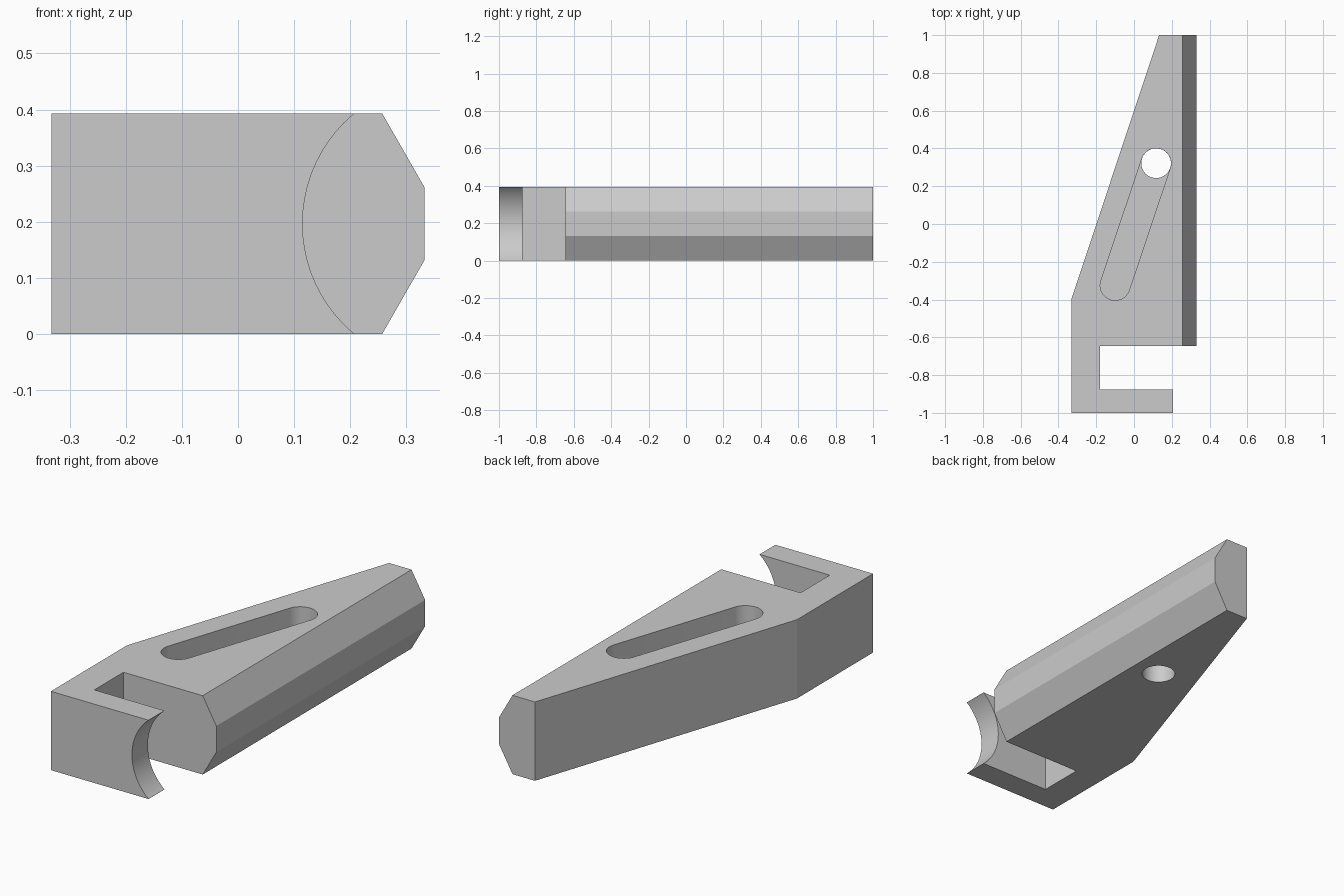
import bpy, bmesh
from math import pi, sin, cos, atan2, radians
from mathutils import Matrix, Vector

HEIGHT = 0.393
MID = HEIGHT / 2

cube = bpy.data.objects.get("Cube")
if cube:
    bpy.data.objects.remove(cube, do_unlink=True)

grey = bpy.data.materials.new("plain grey")
grey.use_nodes = True
colour = (0.6, 0.6, 0.6, 1)
grey.diffuse_color = colour
grey.node_tree.nodes["Principled BSDF"].inputs["Base Color"].default_value = colour


def arc(centre, radius, start, sweep, steps):
    """Points along a circular arc."""
    return [(centre[0] + radius * cos(start + sweep * i / steps),
             centre[1] + radius * sin(start + sweep * i / steps))
            for i in range(steps + 1)]


def prism(name, outline, z0, z1):
    """Extrude a flat outline between two heights."""
    bm = bmesh.new()
    face = bm.faces.new([bm.verts.new((x, y, z0)) for x, y in outline])
    top = bmesh.ops.extrude_face_region(bm, geom=[face])["geom"]
    bmesh.ops.translate(bm, vec=(0, 0, z1 - z0),
                        verts=[v for v in top if isinstance(v, bmesh.types.BMVert)])
    bmesh.ops.recalc_face_normals(bm, faces=bm.faces)
    mesh = bpy.data.meshes.new(name)
    bm.to_mesh(mesh)
    bm.free()
    obj = bpy.data.objects.new(name, mesh)
    mesh.materials.append(grey)
    bpy.context.collection.objects.link(obj)
    return obj


def cut(target, cutter):
    """Subtract a cutter and discard it."""
    cutter.hide_render = True
    bpy.context.view_layer.objects.active = target
    mod = target.modifiers.new("cut", 'BOOLEAN')
    mod.operation = 'DIFFERENCE'
    mod.solver = 'EXACT'
    mod.object = cutter
    bpy.ops.object.modifier_apply(modifier=mod.name)
    bpy.data.objects.remove(cutter, do_unlink=True)


# Tapered body with the hooked foot
body = prism("tapered_clamp_body", [
    (-0.332, -1), (0.207, -1), (0.207, -0.875), (-0.18, -0.875),
    (-0.18, -0.645), (0.332, -0.645), (0.332, 1), (0.133, 1), (-0.332, -0.4)],
    0, HEIGHT)

# Chamfers along the long straight side, above and below
bm = bmesh.new()
bm.from_mesh(body.data)
for side in (1, -1):
    result = bmesh.ops.bisect_plane(
        bm, geom=bm.verts[:] + bm.edges[:] + bm.faces[:],
        plane_co=(0.257, 0, MID + side * MID),
        plane_no=Vector((0.131, 0, side * 0.075)), clear_outer=True)
    rim = [e for e in result["geom_cut"] if isinstance(e, bmesh.types.BMEdge)]
    bmesh.ops.holes_fill(bm, edges=rim, sides=0)
bmesh.ops.recalc_face_normals(bm, faces=bm.faces)
bm.to_mesh(body.data)
bm.free()

# Round hollow in the end of the hook
hollow = prism("hollow_cutter", arc((0, 0), 0.255, 0, 2 * pi * 71 / 72, 71), -0.15, 0.15)
hollow.data.transform(Matrix.Translation((0.37, -0.95, MID)) @ Matrix.Rotation(pi / 2, 4, 'X'))
cut(body, hollow)

# Blind slot, parallel to the tapered edge
near, far, radius = (-0.1, -0.325), (0.117, 0.322), 0.079
lean = atan2(far[1] - near[1], far[0] - near[0])
outline = (arc(far, radius, lean - pi / 2, pi, 32)
           + arc(near, radius, lean + pi / 2, pi, 32))
cut(body, prism("slot_cutter", outline, MID, HEIGHT + 0.1))

# Through hole at the far end of the slot
cut(body, prism("hole_cutter", arc(far, radius * 0.995, lean, 2 * pi * 63 / 64, 63),
                -0.1, MID + 0.1))

# Smooth curved walls, keep every corner crisp
bpy.ops.object.select_all(action='DESELECT')
body.select_set(True)
bpy.context.view_layer.objects.active = body
bpy.ops.object.shade_smooth_by_angle(angle=radians(10))
